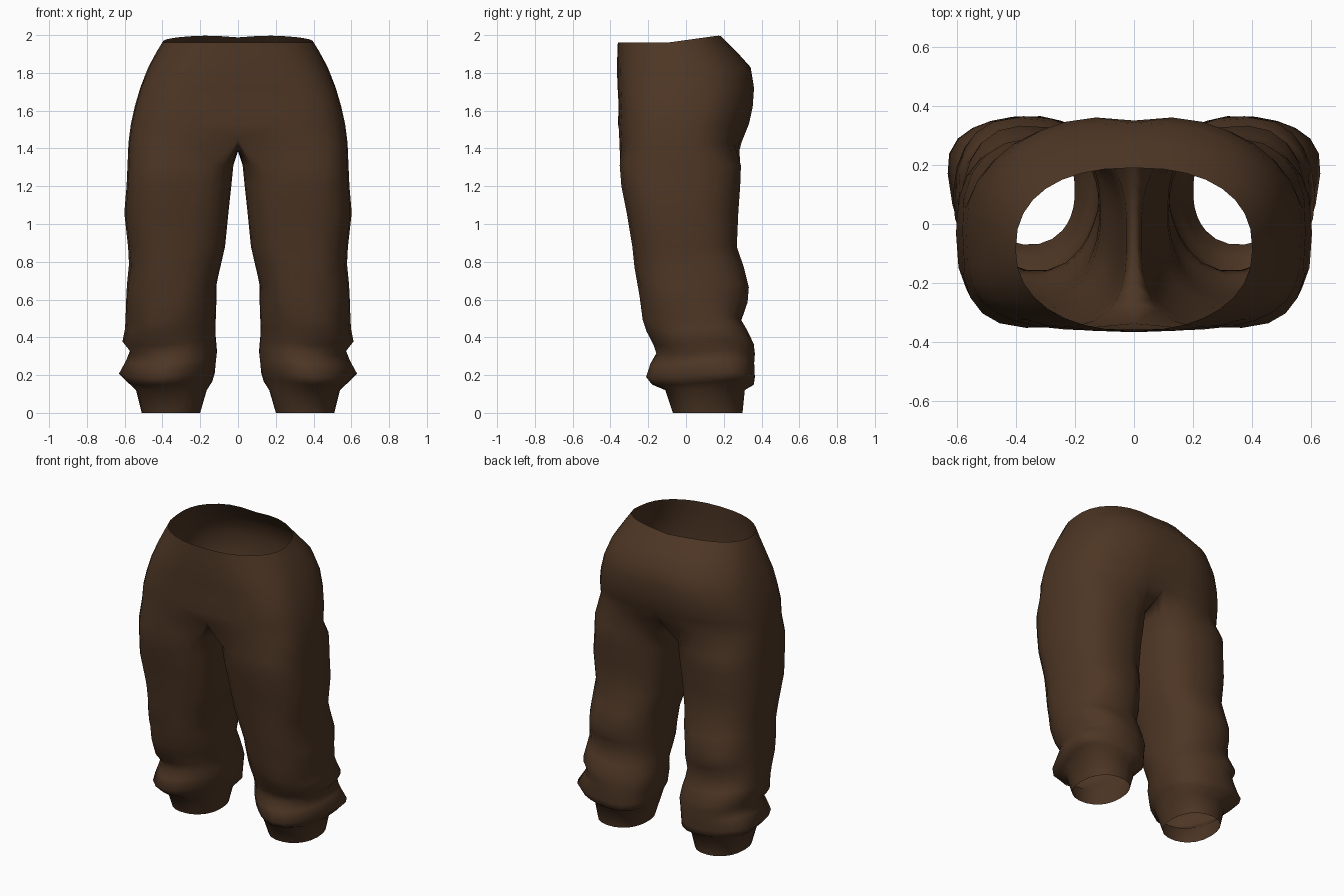
import bpy, bmesh, math

if "Cube" in bpy.data.objects:
    bpy.data.objects.remove(bpy.data.objects["Cube"])

OUTER, INNER = 17, 8          # points around the outside / along the inseam
N = OUTER + INNER

brown = bpy.data.materials.new("dark brown cloth")
brown.diffuse_color = (0.075, 0.037, 0.018, 1)
brown.use_nodes = True
brown.node_tree.nodes["Principled BSDF"].inputs["Base Color"].default_value = brown.diffuse_color


def sgn_pow(v, n):
    return math.copysign(abs(v) ** (2 / n), v)


# Hip rings: height, half width, front y, back y, front roundness
hips = [
    (1.43, 0.580, -0.356, 0.302, 3.4),
    (1.53, 0.567, -0.361, 0.342, 3.6),
    (1.62, 0.547, -0.356, 0.362, 3.6),
    (1.72, 0.518, -0.362, 0.370, 3.3),
    (1.83, 0.475, -0.366, 0.342, 2.7),
    (1.91, 0.432, -0.363, 0.270, 2.4),
    (1.96, 0.400, -0.361, 0.190, 2.2),
]

# Leg rings: height, inner x, outer x, front y, back y
legs = [
    (1.31, 0.024, 0.585, -0.352, 0.292),
    (1.20, 0.035, 0.590, -0.343, 0.288),
    (1.06, 0.050, 0.602, -0.315, 0.278),
    (0.88, 0.068, 0.582, -0.285, 0.270),
    (0.78, 0.090, 0.577, -0.272, 0.308),
    (0.67, 0.114, 0.588, -0.255, 0.333),
    (0.59, 0.115, 0.592, -0.243, 0.325),
    (0.50, 0.118, 0.595, -0.228, 0.293),
    (0.44, 0.120, 0.598, -0.208, 0.328),
    (0.37, 0.116, 0.612, -0.175, 0.358),
    (0.32, 0.112, 0.572, -0.158, 0.364),
    (0.27, 0.116, 0.592, -0.190, 0.362),
    (0.20, 0.124, 0.630, -0.210, 0.365),
    (0.16, 0.135, 0.590, -0.180, 0.360),
    (0.12, 0.165, 0.540, -0.110, 0.312),
    (0.00, 0.200, 0.510, -0.070, 0.300),
]


def oval(a, cx, cy, rx, front, back, nf, nb):
    """Point on an oval whose front and back halves differ."""
    n, ry = (nf, cy - front) if math.sin(a) < 0 else (nb, back - cy)
    return cx + rx * sgn_pow(math.cos(a), n), cy + ry * sgn_pow(math.sin(a), n)


def hip_ring(bm, z, w, front, back, nf):
    verts = []
    for i in range(OUTER):
        a = math.pi * (i / (OUTER - 1) - 0.5)
        x, y = oval(a, 0, (front + back) / 2, w, front, back, nf, 2.35)
        if i in (0, OUTER - 1):
            x = 0
        h = z
        centre = math.exp(-(x / 0.1) ** 2)
        if z > 1.95:                       # waist rises to the back
            h += 0.04 * max(0, (y + 0.1) / 0.29) - (0.012 * centre if y > 0 else 0)
        elif z < 1.8 and y > 0:            # seat cleft
            y -= 0.02 * centre
        if z < 1.5:                        # tuck under the front of the crotch
            h += 0.02 * centre
            y += 0.02 * centre if y < 0 else 0
        verts.append(bm.verts.new((x, y, h)))
    return verts


def leg_ring(bm, z, x0, x1, front, back):
    cx, rx, verts = (x0 + x1) / 2, (x1 - x0) / 2, []
    cuff = z < 0.14
    # Cloth hangs rounder and further back lower down, with folds by the shin
    wide = 0.11 if cuff else -0.03 + 0.2 * max(0, (1.1 - z) / 0.9) ** 1.8
    nf = 2.2 if cuff else 1.75 + z
    nb = 2.25 + 0.3 * min(1, z)
    fold = 0.014 if 0.14 < z < 0.8 else 0
    for i in range(N):
        if i < OUTER:
            a = math.radians(-135 + 270 * i / (OUTER - 1))
        else:
            a = math.radians(135 + 90 * (i - OUTER + 1) / (INNER + 1))
        x, y = oval(a, cx, wide, rx, front, back, nf, nb)
        s = 1 - fold * 1.5 * math.sin(4 * a) * math.sin(z * 23)
        h = z + fold * math.sin(2 * a + 0.6)
        verts.append(bm.verts.new((cx + (x - cx) * s, wide + (y - wide) * s, h)))
    return verts


def bridge(bm, a, b, closed):
    for i in range(len(a) if closed else len(a) - 1):
        j = (i + 1) % len(a)
        bm.faces.new((a[i], a[j], b[j], b[i]))


bm = bmesh.new()

# Seat and waist
hip = [hip_ring(bm, *r) for r in hips]
for lower, upper in zip(hip, hip[1:]):
    bridge(bm, lower, upper, False)

# Crotch seam joins the lowest hip ring into a full leg opening
start, end = hip[0][-1].co.y, hip[0][0].co.y
seam = []
for k in range(INNER):
    t = (k + 1) / (INNER + 1)
    seam.append(bm.verts.new((0, start + (end - start) * t,
                              1.385 + 0.065 * abs(2 * t - 1) ** 3)))

# Leg, gathered bulge and cuff, open at the bottom
rings = [hip[0] + seam] + [leg_ring(bm, *r) for r in legs]
for upper, lower in zip(rings, rings[1:]):
    bridge(bm, upper, lower, True)

# Make the cloth face outwards
bmesh.ops.recalc_face_normals(bm, faces=bm.faces)
outer_face = max(bm.faces, key=lambda f: f.calc_center_median().x)
if outer_face.normal.x < 0:
    bmesh.ops.reverse_faces(bm, faces=bm.faces)
for f in bm.faces:
    f.smooth = True

mesh = bpy.data.meshes.new("trousers")
bm.to_mesh(mesh)
bm.free()
mesh.materials.append(brown)
trousers = bpy.data.objects.new("trousers", mesh)
bpy.context.collection.objects.link(trousers)

# Other half
mirror = trousers.modifiers.new("mirror", 'MIRROR')
mirror.use_clip = True
mirror.merge_threshold = 0.0005
